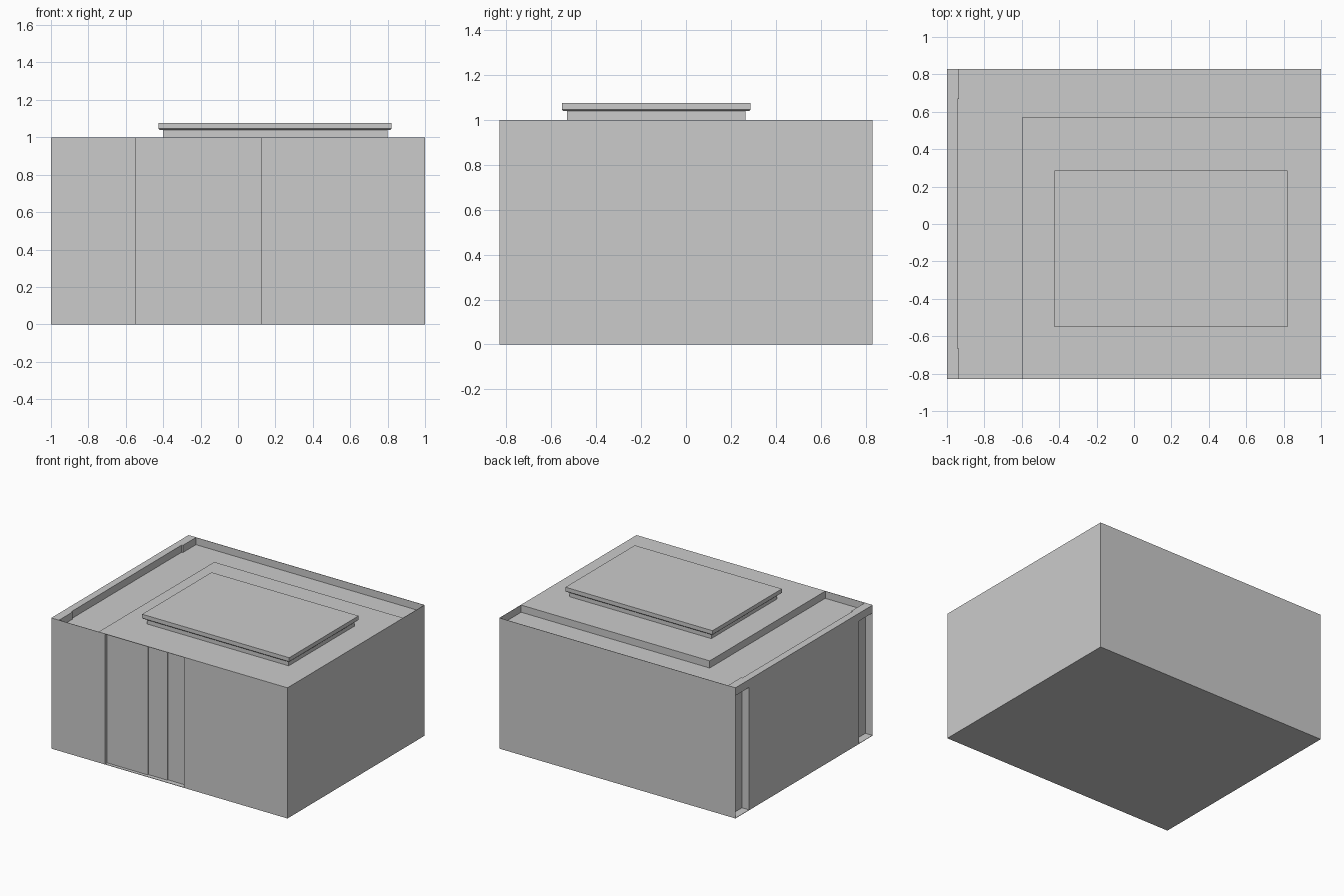
import bpy, bmesh
from mathutils import Vector

if "Cube" in bpy.data.objects:
    bpy.data.objects.remove(bpy.data.objects["Cube"])

mat = bpy.data.materials.new("plain grey")
mat.diffuse_color = (0.6, 0.6, 0.6, 1)
mat.use_nodes = True
mat.node_tree.nodes["Principled BSDF"].inputs["Base Color"].default_value = mat.diffuse_color

W, D, T = 1.0, 0.83, 0.003   # half width, half depth, thin wall thickness


def box(name, x, y, z):
    bm = bmesh.new()
    bmesh.ops.create_cube(bm, size=1)
    for v in bm.verts:
        v.co = Vector([(a + b) / 2 + c * (b - a) for (a, b), c in zip((x, y, z), v.co)])
    me = bpy.data.meshes.new(name)
    bm.to_mesh(me)
    bm.free()
    ob = bpy.data.objects.new(name, me)
    bpy.context.collection.objects.link(ob)
    me.materials.append(mat)
    return ob


def carve(target, x, y, z):
    cutter = box("cutter", x, y, z)
    cutter.hide_render = True
    mod = target.modifiers.new("carve", 'BOOLEAN')
    mod.operation = 'DIFFERENCE'
    mod.solver = 'EXACT'
    mod.object = cutter
    bpy.context.view_layer.objects.active = target
    bpy.ops.object.modifier_apply(modifier=mod.name)
    bpy.data.objects.remove(cutter)


# main building block
body = box("building_body", (-W, W), (-D, D), (0, 1))

# sunken roof walkway behind thin parapets, along the left and the back
FLOOR = 0.945
carve(body, (-0.935, -0.6), (-D + T, D - T), (FLOOR, 1.2))
carve(body, (-0.7, W - T), (0.57, D - T), (FLOOR, 1.2))
# left parapet is slightly thinner between its end piers
carve(body, (-0.945, -0.9), (-0.665, 0.668), (FLOOR, 1.2))

# tall corner niches in the left wall
for s in (-1, 1):
    y = sorted((s * 0.665, s * (D - T)))
    carve(body, (-1.2, -0.94), y, (T, 0.94))

# front entrance recess, stepping deeper to the right
for x0, x1, depth in ((-0.545, -0.2, 0.025), (-0.2, -0.04, 0.032), (-0.04, 0.125, 0.039)):
    carve(body, (x0, x1), (-1.2, -D + depth), (T, 1 - T))

# roof hatch: base and overhanging lid with a chamfered lower rim
box("hatch_base", (-0.4, 0.8), (-0.53, 0.265), (0.999, 1.041))
lid = box("hatch_lid", (-0.425, 0.82), (-0.552, 0.287), (1.04, 1.076))
bm = bmesh.new()
bm.from_mesh(lid.data)
rim = [e for e in bm.edges if all(v.co.z < 1.05 for v in e.verts)]
bmesh.ops.bevel(bm, geom=rim, offset=0.006, segments=1, affect='EDGES')
bm.to_mesh(lid.data)
bm.free()
